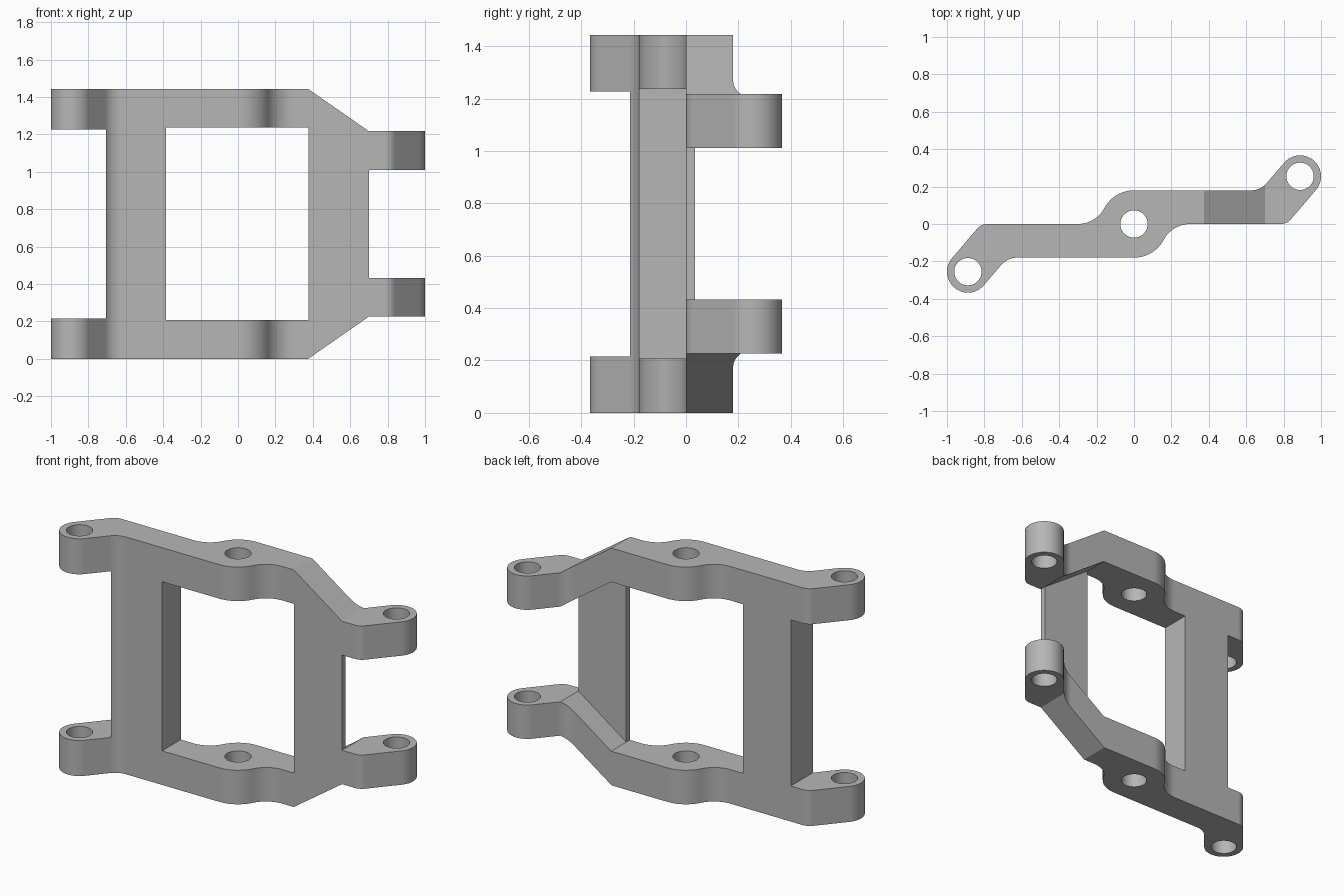
import bpy, bmesh
from math import radians, sin, cos, tan, atan2, degrees
from mathutils import Vector

if "Cube" in bpy.data.objects:
    bpy.data.objects.remove(bpy.data.objects["Cube"], do_unlink=True)

HEIGHT = 1.443
BOSS = Vector((0.888, 0.255))   # outer pin boss centre
BOSS_R, HUB_R, HOLE_R = 0.112, 0.18, 0.073
SLANT = 49.5                    # arm angle seen from above

grey = bpy.data.materials.new("plain grey")
grey.use_nodes = True
colour = (0.47, 0.47, 0.47, 1)
grey.diffuse_color = colour
grey.node_tree.nodes["Principled BSDF"].inputs["Base Color"].default_value = colour


def arc(cx, cy, r, start, end, steps=12):
    angles = [radians(start + (end - start) * i / steps) for i in range(steps + 1)]
    return [(cx + r * cos(a), cy + r * sin(a)) for a in angles]


def prism(name, points, direction):
    """Extrude a flat outline along a direction."""
    bm = bmesh.new()
    face = bm.faces.new([bm.verts.new(p) for p in points])
    ext = bmesh.ops.extrude_face_region(bm, geom=[face])
    moved = [v for v in ext["geom"] if isinstance(v, bmesh.types.BMVert)]
    bmesh.ops.translate(bm, verts=moved, vec=direction)
    if len(bm.faces) == len(points) + 1:
        bm.faces.new([v for v in face.verts])
    bmesh.ops.recalc_face_normals(bm, faces=bm.faces)
    mesh = bpy.data.meshes.new(name)
    bm.to_mesh(mesh)
    bm.free()
    mesh.materials.append(grey)
    obj = bpy.data.objects.new(name, mesh)
    bpy.context.collection.objects.link(obj)
    return obj


def activate(obj):
    bpy.ops.object.select_all(action="DESELECT")
    obj.select_set(True)
    bpy.context.view_layer.objects.active = obj


def boolean(obj, cutter, operation):
    activate(obj)
    mod = obj.modifiers.new("cut", "BOOLEAN")
    mod.operation, mod.solver, mod.object = operation, "EXACT", cutter
    bpy.ops.object.modifier_apply(modifier=mod.name)
    bpy.data.objects.remove(cutter, do_unlink=True)


# Plan outline: one half, repeated by a half turn
a = radians(SLANT)
inner_x = BOSS.x - BOSS_R * sin(a) - (BOSS.y + BOSS_R * cos(a) - HUB_R) / tan(a)
outer_x = BOSS.x + BOSS_R * sin(a) - (BOSS.y - BOSS_R * cos(a)) / tan(a)
inner_r, outer_r, neck_r, neck_x = 0.11, 0.07, 0.16, 0.3
neck = degrees(atan2(neck_r, neck_x))
half = arc(-neck_x, neck_r, neck_r, -90, -neck)
half += arc(0, 0, HUB_R, 180 - neck, 90)[1:]
half += arc(inner_x - inner_r * tan(a / 2), HUB_R + inner_r, inner_r, -90, SLANT - 90)
half += arc(BOSS.x, BOSS.y, BOSS_R, SLANT + 90, SLANT - 90, 24)
half += arc(outer_x - outer_r * tan(a / 2), outer_r, outer_r, SLANT - 90, -90)
plan = half + [(-x, -y) for x, y in half]
frame = prism("frame", [(x, y, -0.1) for x, y in plan], (0, 0, HEIGHT + 0.2))

# Front outline: lower half, mirrored about mid height
low = [(-0.705, 0.216), (-1.2, 0.216), (-1.2, 0), (0.375, 0), (0.7, 0.226),
       (1.2, 0.226), (1.2, 0.432), (0.7, 0.432), (0.378, 0.207), (-0.385, 0.207)]
front = low + [(x, HEIGHT - z) for x, z in reversed(low)]
boolean(frame, prism("front_cutter", [(x, -0.6, z) for x, z in front], (0, 1.2, 0)), "INTERSECT")

# Pin holes through hub and bosses
for side in (-1, 0, 1):
    ring = arc(side * BOSS.x, side * BOSS.y, HOLE_R, 0, 360, 40)[:-1]
    boolean(frame, prism("hole_cutter", [(x, y, -0.2) for x, y in ring],
                         (0, 0, HEIGHT + 0.4)), "DIFFERENCE")

# Thin web closing the left side between the two arms
web_low = [(0.378, 0.207), (0.7, 0.432)]
web = web_low + [(x, HEIGHT - z) for x, z in reversed(web_low)]
left_web = prism("left_web", [(x, 0, z) for x, z in web], (0, 0.035, 0))

# Smooth rounded walls, keep flat faces crisp
activate(frame)
bpy.ops.object.shade_smooth_by_angle(angle=radians(30))
weighted = frame.modifiers.new("weighted_normals", "WEIGHTED_NORMAL")
weighted.keep_sharp = True
